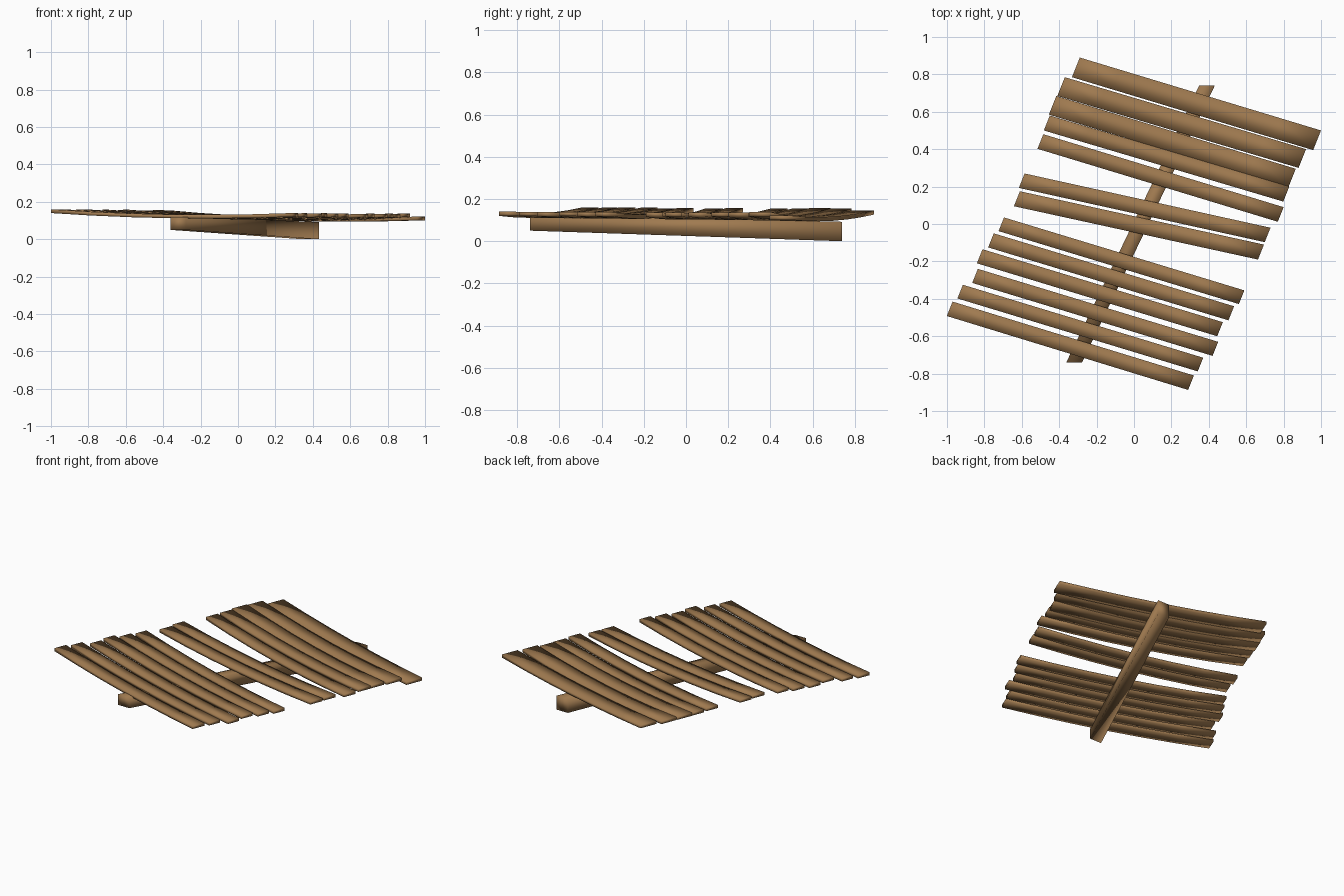
import bpy, bmesh
from mathutils import Vector

if "Cube" in bpy.data.objects:
    bpy.data.objects.remove(bpy.data.objects["Cube"])

wood = bpy.data.materials.new("brown wood")
wood.diffuse_color = (0.35, 0.195, 0.08, 1)
wood.use_nodes = True
wood.node_tree.nodes["Principled BSDF"].inputs["Base Color"].default_value = wood.diffuse_color


def loft(name, rings):
    """Skin four-cornered cross-sections into one smooth closed board."""
    bm = bmesh.new()
    loops = [[bm.verts.new(p) for p in ring] for ring in rings]
    for a, b in zip(loops, loops[1:]):
        for i in range(4):
            j = (i + 1) % 4
            bm.faces.new((a[i], a[j], b[j], b[i]))
    bm.faces.new(loops[0][::-1])
    bm.faces.new(loops[-1])
    bmesh.ops.recalc_face_normals(bm, faces=bm.faces)
    for f in bm.faces:
        f.smooth = True
    me = bpy.data.meshes.new(name)
    bm.to_mesh(me)
    bm.free()
    me.materials.append(wood)
    ob = bpy.data.objects.new(name, me)
    bpy.context.collection.objects.link(ob)
    return ob


# Supporting beam, sloping down towards the back, ends cut square to y
def beam_end(x, y, z, h):
    w = 0.042
    return [(x - w, y, z), (x + w, y, z), (x + w, y, z + h), (x - w, y, z + h)]


loft("support_beam", [beam_end(-0.32, -0.74, 0.05, 0.07),
                      beam_end(0.39, 0.74, 0.0, 0.092)])

# Planks: left back corner, right back corner, width along y, left/right end heights
planks = [
    (-0.29, 0.89, 1.00, 0.50, 0.105, 0.146, 0.121),
    (-0.37, 0.785, 0.92, 0.40, 0.10, 0.155, 0.138),
    (-0.415, 0.685, 0.865, 0.295, 0.10, 0.157, 0.136),
    (-0.45, 0.58, 0.83, 0.20, 0.08, 0.154, 0.137),
    (-0.485, 0.48, 0.80, 0.09, 0.078, 0.155, 0.136),
    (-0.585, 0.27, 0.73, -0.02, 0.077, 0.158, 0.137),
    (-0.61, 0.175, 0.695, -0.11, 0.08, 0.156, 0.136),
    (-0.695, 0.035, 0.59, -0.355, 0.073, 0.158, 0.138),
    (-0.75, -0.05, 0.535, -0.44, 0.075, 0.156, 0.138),
    (-0.81, -0.135, 0.475, -0.525, 0.075, 0.160, 0.139),
    (-0.835, -0.24, 0.45, -0.63, 0.075, 0.160, 0.138),
    (-0.915, -0.325, 0.37, -0.715, 0.073, 0.159, 0.139),
    (-0.97, -0.415, 0.32, -0.81, 0.077, 0.160, 0.140),
]
STEPS, THICK = 6, 0.02
for n, (x0, y0, x1, y1, w, zl, zr) in enumerate(planks, 1):
    ym = (y0 + y1) / 2
    zm = 0.125 - 0.012 * ym            # rests on the sloping beam
    rings = []
    for i in range(STEPS + 1):
        t = i / STEPS
        # sagging curve through left end, middle and right end
        z = (zl * (1 - t) * (1 - 2 * t) + zm * 4 * t * (1 - t) + zr * t * (2 * t - 1))
        back = Vector((x0 + (x1 - x0) * t, y0 + (y1 - y0) * t, z))
        front = back + Vector((-0.4 * w, -w, 0))
        down = Vector((0, 0, -THICK))
        rings.append([back, front, front + down, back + down])
    loft(f"plank_{n:02d}", rings)
